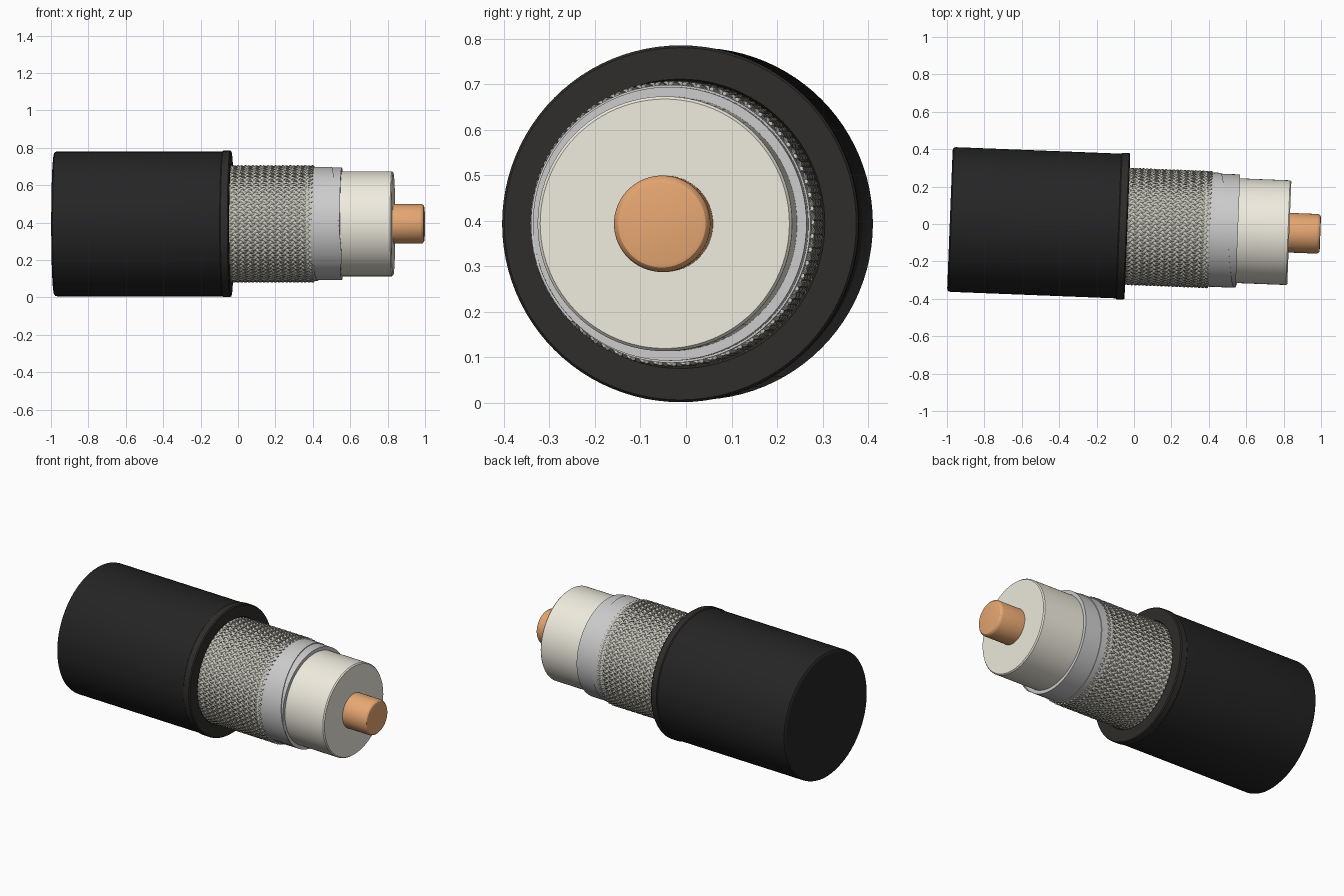
import bpy, bmesh, math
from mathutils import Matrix, Vector

if "Cube" in bpy.data.objects:
    bpy.data.objects.remove(bpy.data.objects["Cube"])

# Cable axis: local x, yawed slightly about z
PLACE = Matrix.Translation((0, -0.014, 0.393)) @ Matrix.Rotation(math.radians(-2.25), 4, 'Z')


def material(name, rgb):
    m = bpy.data.materials.new(name)
    m.diffuse_color = (*rgb, 1)
    m.use_nodes = True
    m.node_tree.nodes["Principled BSDF"].inputs["Base Color"].default_value = m.diffuse_color
    return m


def finish(name, bm, mat, angle=30):
    bmesh.ops.recalc_face_normals(bm, faces=bm.faces)
    me = bpy.data.meshes.new(name)
    bm.to_mesh(me)
    bm.free()
    ob = bpy.data.objects.new(name, me)
    bpy.context.collection.objects.link(ob)
    ob.matrix_world = PLACE
    me.materials.append(mat)
    bpy.ops.object.select_all(action='DESELECT')
    ob.select_set(True)
    bpy.context.view_layer.objects.active = ob
    bpy.ops.object.shade_smooth_by_angle(angle=math.radians(angle))
    return ob


def ring_point(s, r, a):
    return Vector((s, r * math.cos(a), r * math.sin(a)))


def bridge(bm, a, b, closed=True):
    n = len(a)
    for i in range(n if closed else n - 1):
        j = (i + 1) % n
        bm.faces.new((a[i], a[j], b[j], b[i]))


def lathe(name, profile, mat, n=96):
    """Revolve (axial, radius) pairs and cap both ends."""
    bm = bmesh.new()
    rings = [[bm.verts.new(ring_point(s, r, 2 * math.pi * i / n)) for i in range(n)]
             for s, r in profile]
    for a, b in zip(rings, rings[1:]):
        bridge(bm, a, b)
    bm.faces.new(rings[0])
    bm.faces.new(rings[-1])
    return finish(name, bm, mat)


black = material("jacket_black", (0.018, 0.018, 0.018))
lip_black = material("lip_black", (0.028, 0.026, 0.024))
tin = material("braid_tin", (0.56, 0.55, 0.48))
dark = material("braid_shadow", (0.12, 0.12, 0.11))
silver = material("foil_silver", (0.76, 0.77, 0.77))
cream = material("dielectric_cream", (0.86, 0.83, 0.73))
copper = material("copper", (0.80, 0.39, 0.17))

# Outer jacket with rounded rear edge, and its raised cut lip
lathe("jacket", [(-0.985, 0.368), (-0.983, 0.378), (-0.977, 0.385), (-0.968, 0.387),
                 (-0.06, 0.387)], black)
lathe("jacket_lip", [(-0.084, 0.386), (-0.078, 0.392), (-0.042, 0.392), (-0.036, 0.387),
                     (-0.035, 0.318), (-0.05, 0.312)], lip_black)

# Inner layers
lathe("braid_backing", [(-0.06, 0.302), (0.396, 0.302)], dark)
lathe("foil_sleeve", [(0.36, 0.301), (0.556, 0.301)], silver)
lathe("dielectric", [(0.34, 0.28), (0.824, 0.28), (0.831, 0.274)], cream)
lathe("conductor", [(0.80, 0.106), (0.978, 0.106), (0.988, 0.103), (0.995, 0.096),
                    (0.997, 0.088)], copper, 64)

# Overlapping foil tape: outer wrap ending in a helical edge
bm = bmesh.new()
rows = []
N = 128
for i in range(N + 1):
    a = math.pi * (-0.75 + 2 * i / N)
    edge = min(0.563, 0.45 + 0.1 * a / math.pi if a > 0 else 0.45 + 0.05 * a / math.pi)
    edge = max(edge, 0.40)
    rows.append([bm.verts.new(ring_point(s, r, a)) for s, r in
                 ((0.37, 0.3055), (edge, 0.3055), (edge, 0.3), (0.37, 0.3))])
for a, b in zip(rows, rows[1:]):
    bridge(bm, a, b)
bm.faces.new(rows[0])
bm.faces.new(rows[-1])
finish("foil_tape", bm, silver)

# Woven braid: two opposed families of flattened helical wires
WIRES, STEP, SIDES = 64, 0.02, 5
START, END, SAMPLES = -0.05, 0.405, 68
twist = math.pi / (STEP * WIRES)
bm = bmesh.new()
for hand in (1, -1):
    for w in range(WIRES):
        prev = first = None
        for k in range(SAMPLES + 1):
            s = START + (END - START) * k / SAMPLES
            a = 2 * math.pi * w / WIRES + hand * twist * s
            r = 0.305 + hand * 0.0045 * math.cos(math.pi * s / STEP)
            out = ring_point(0, 1, a)
            tan = Vector((0, -math.sin(a), math.cos(a)))
            run = (Vector((1, 0, 0)) + tan * (hand * r * twist)).normalized()
            side = run.cross(out)
            c = ring_point(s, r, a)
            ring = []
            for q in range(SIDES):
                t = 2 * math.pi * q / SIDES
                ring.append(bm.verts.new(c + out * (0.005 * math.cos(t))
                                         + side * (0.0075 * math.sin(t))))
            if prev:
                bridge(bm, prev, ring)
            else:
                bm.faces.new(ring)
            prev = ring
        bm.faces.new(prev)
finish("braid", bm, tin, 80)
